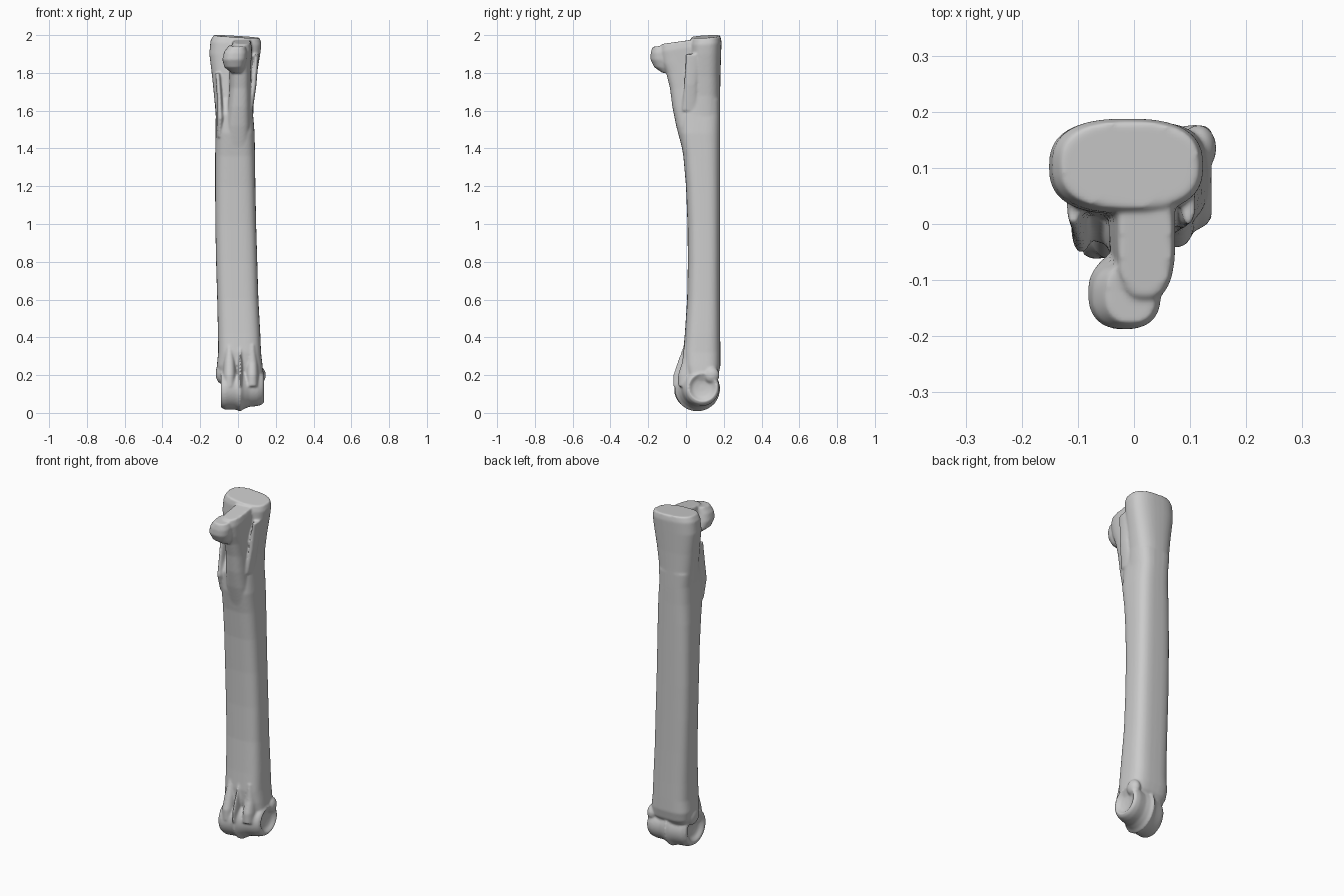
import bpy, bmesh, math
from mathutils import Vector

bm = bmesh.new()
N = 40


def skin(rings):
    """Bridge a list of vertex rings and cap both ends."""
    rs = [[bm.verts.new(p) for p in ring] for ring in rings]
    for a, b in zip(rs, rs[1:]):
        n = len(a)
        for i in range(n):
            j = (i + 1) % n
            bm.faces.new((a[i], a[j], b[j], b[i]))
    bm.faces.new(rs[0][::-1])
    bm.faces.new(rs[-1])


def spow(v, e):
    return math.copysign(abs(v) ** e, v)


def loft(sections, n=3.0, tilt=(0, 0)):
    """Rounded-box sections (z, x0, x1, y0, y1); the top ring can be tilted."""
    rings = []
    for k, (z, x0, x1, y0, y1) in enumerate(sections):
        cx, cy, rx, ry = (x0 + x1) / 2, (y0 + y1) / 2, (x1 - x0) / 2, (y1 - y0) / 2
        tx, ty = tilt if k >= len(sections) - 2 else (0, 0)
        ring = []
        for i in range(N):
            a = 2 * math.pi * i / N
            x = cx + rx * spow(math.cos(a), 2 / n)
            y = cy + ry * spow(math.sin(a), 2 / n)
            ring.append((x, y, z + tx * (x - cx) + ty * (y - cy)))
        rings.append(ring)
    skin(rings)


def lump(c, r):
    """Ellipsoid swelling."""
    res = bmesh.ops.create_uvsphere(bm, u_segments=24, v_segments=14, radius=1)
    for v in res["verts"]:
        v.co = Vector([c[i] + v.co[i] * r[i] for i in range(3)])


# shaft
loft([(0.13, -0.07, 0.10, 0.01, 0.13), (0.20, -0.105, 0.135, 0.0, 0.172),
      (0.25, -0.112, 0.13, -0.012, 0.182), (0.32, -0.105, 0.122, -0.015, 0.182),
      (0.42, -0.106, 0.118, -0.006, 0.181), (0.60, -0.11, 0.108, 0.006, 0.18),
      (0.80, -0.116, 0.102, 0.01, 0.18), (1.00, -0.12, 0.096, 0.008, 0.18),
      (1.20, -0.121, 0.092, 0.0, 0.18), (1.36, -0.121, 0.09, -0.014, 0.18),
      (1.48, -0.118, 0.088, -0.035, 0.18), (1.58, -0.118, 0.08, -0.035, 0.181),
      (1.66, -0.122, 0.08, 0.005, 0.181)], 3.2)

# upper joint head
loft([(1.56, -0.116, 0.08, 0.0, 0.181), (1.68, -0.127, 0.085, 0.01, 0.181),
      (1.78, -0.137, 0.098, 0.015, 0.182), (1.90, -0.152, 0.118, 0.018, 0.186),
      (1.96, -0.146, 0.124, 0.02, 0.188), (1.992, -0.130, 0.116, 0.028, 0.182)],
     2.6, (-0.06, 0.06))

# front ridge running down from the head
loft([(1.38, -0.07, 0.06, -0.015, 0.1), (1.52, -0.065, 0.066, -0.052, 0.1),
      (1.62, -0.055, 0.066, -0.072, 0.1), (1.72, -0.045, 0.066, -0.085, 0.1),
      (1.80, -0.045, 0.068, -0.105, 0.1), (1.85, -0.042, 0.07, -0.125, 0.1),
      (1.93, -0.034, 0.074, -0.135, 0.1), (1.968, -0.028, 0.068, -0.13, 0.09)],
     2.8, (0, 0.14))

# front knob with a flattened top
loft([(1.80, -0.035, 0.02, -0.125, -0.05), (1.83, -0.072, 0.035, -0.168, -0.05),
      (1.87, -0.083, 0.046, -0.188, -0.06), (1.91, -0.074, 0.048, -0.187, -0.07),
      (1.943, -0.05, 0.04, -0.178, -0.07)], 2.4, (0, 0.1))

# thin splints beside the front ridge
loft([(1.46, -0.112, -0.085, -0.02, 0.06), (1.56, -0.112, -0.075, -0.052, 0.06),
      (1.68, -0.112, -0.085, -0.03, 0.06), (1.80, -0.12, -0.095, 0.0, 0.06)], 2.2)
loft([(1.60, 0.055, 0.078, -0.02, 0.06), (1.74, 0.07, 0.098, -0.01, 0.06),
      (1.90, 0.085, 0.11, 0.0, 0.08)], 2.2)

# lower joint roller: turned profile (x, radius) with a central keel
profile = [(-0.068, 0.02), (-0.074, 0.055), (-0.092, 0.078), (-0.090, 0.094),
           (-0.07, 0.106), (-0.03, 0.108), (-0.008, 0.11), (0.012, 0.121),
           (0.03, 0.108), (0.06, 0.098), (0.105, 0.096), (0.13, 0.088),
           (0.14, 0.074), (0.122, 0.05), (0.116, 0.02)]
skin([[(x, 0.058 + 0.22 * x + r * math.cos(2 * math.pi * i / 48),
        0.127 + 0.05 * x + r * math.sin(2 * math.pi * i / 48)) for i in range(48)]
      for x, r in profile])

# front ridges rising from the roller
for cx, y0, w in ((-0.045, -0.062, 0.036), (0.012, -0.068, 0.012), (0.075, -0.042, 0.034)):
    loft([(0.14, cx - w, cx + w, y0, 0.08), (0.20, cx - w, cx + w, y0, 0.08),
          (0.27, cx - w * 0.9, cx + w * 0.9, y0 + 0.022, 0.08),
          (0.36, cx - w * 0.5, cx + w * 0.5, -0.01, 0.08)], 2.3)

# side bumps above the roller
lump((0.115, 0.135, 0.2), (0.032, 0.042, 0.045))
lump((-0.09, 0.07, 0.21), (0.028, 0.05, 0.055))

bmesh.ops.recalc_face_normals(bm, faces=bm.faces)
mesh = bpy.data.meshes.new("long_bone")
bm.to_mesh(mesh)
bm.free()
bone = bpy.data.objects.new("long_bone", mesh)
bpy.context.collection.objects.link(bone)

# fuse the parts into one smooth skin
fuse = bone.modifiers.new("fuse", "REMESH")
fuse.mode = "VOXEL"
fuse.voxel_size = 0.006
fuse.use_smooth_shade = True
soft = bone.modifiers.new("soften", "SMOOTH")
soft.factor = 0.5
soft.iterations = 6
